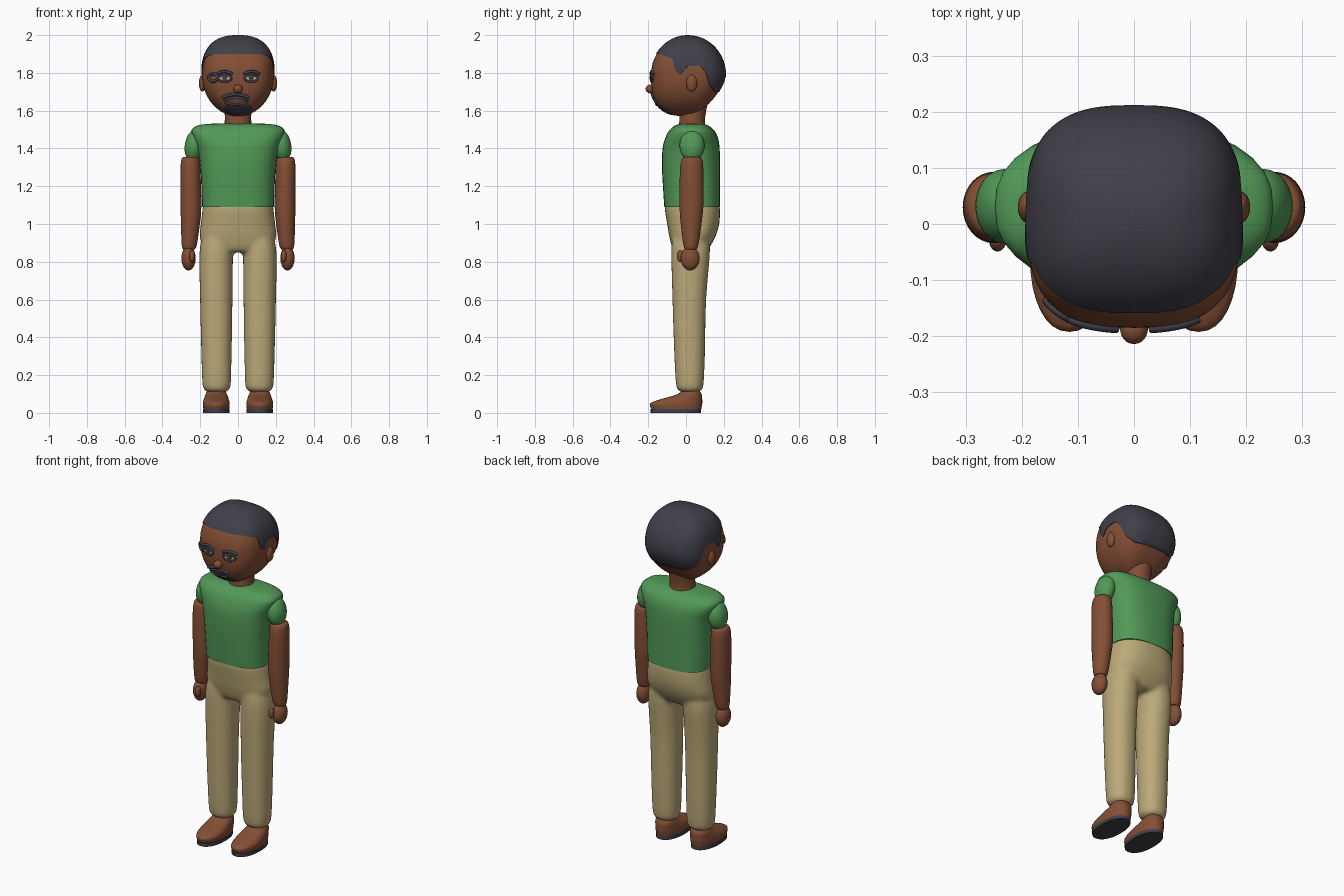
import bpy, bmesh, math
from mathutils import Vector

if "Cube" in bpy.data.objects:
    bpy.data.objects.remove(bpy.data.objects["Cube"])


def material(name, rgb):
    m = bpy.data.materials.new(name)
    m.use_nodes = True
    m.diffuse_color = (*rgb, 1)
    m.node_tree.nodes["Principled BSDF"].inputs["Base Color"].default_value = (*rgb, 1)
    return m


SKIN = material("brown", (0.23, 0.078, 0.036))
DARK = material("charcoal", (0.05, 0.05, 0.066))
GREEN = material("green", (0.085, 0.32, 0.095))
KHAKI = material("khaki", (0.50, 0.40, 0.19))
GOLD = material("pale_gold", (0.62, 0.48, 0.22))


def add_object(name, data, mat):
    ob = bpy.data.objects.new(name, data)
    bpy.context.collection.objects.link(ob)
    data.materials.append(mat)
    return ob


def finish(name, bm, mat, angle=50):
    bmesh.ops.recalc_face_normals(bm, faces=bm.faces)
    me = bpy.data.meshes.new(name)
    bm.to_mesh(me)
    bm.free()
    ob = add_object(name, me, mat)
    bpy.ops.object.select_all(action="DESELECT")
    ob.select_set(True)
    bpy.context.view_layer.objects.active = ob
    bpy.ops.object.shade_smooth_by_angle(angle=math.radians(angle))
    return ob


def power(v, e):
    return math.copysign(abs(v) ** e, v)


def skin_rings(bm, rings, cap_ends=True):
    """Bridge rings of points, closing both ends if asked."""
    loops = [[bm.verts.new(p) for p in ring] for ring in rings]
    n = len(loops[0])
    for a, b in zip(loops, loops[1:]):
        for i in range(n):
            j = (i + 1) % n
            bm.faces.new((a[i], a[j], b[j], b[i]))
    if cap_ends:
        bm.faces.new(loops[0])
        bm.faces.new(loops[-1])


def loft(bm, keys, n=2.4, segs=32, steps=4):
    """Stack rounded sections (z, centre x, half width, front y, back y) along a spline."""
    keys = [Vector(k) for k in keys]
    ends = [keys[0]] + keys + [keys[-1]]
    sections = []
    for p, q, r, s in zip(ends, ends[1:], ends[2:], ends[3:]):
        for k in range(steps):
            t = k / steps
            sections.append(0.5 * (2 * q + (r - p) * t + (2 * p - 5 * q + 4 * r - s) * t * t
                                   + (3 * q - p - 3 * r + s) * t ** 3))
    sections.append(keys[-1])
    rings = []
    for z, cx, w, lo, hi in sections:
        ring = []
        for i in range(segs):
            a = math.tau * i / segs
            ring.append((cx + w * power(math.cos(a), 2 / n),
                         (lo + hi) / 2 + (hi - lo) / 2 * power(math.sin(a), 2 / n), z))
        rings.append(ring)
    skin_rings(bm, rings)


def part(name, keys, mat, **kw):
    bm = bmesh.new()
    loft(bm, keys, **kw)
    return finish(name, bm, mat)


def ball(name, loc, size, mat, tilt=0):
    bm = bmesh.new()
    bmesh.ops.create_uvsphere(bm, u_segments=24, v_segments=14, radius=1)
    ob = finish(name, bm, mat, 180)
    ob.location, ob.scale, ob.rotation_euler.y = loc, size, tilt
    return ob


# Head surface: rounded-square sections under a domed profile
MID, CY, SQUARE = 1.79, 0.01, 2.8


def head_size(z, off=0.0):
    up = z > MID
    t = min(1, abs(z - MID) / ((0.206 if up else 0.22) + off))
    bulge = lambda p: max(0, 1 - t ** p) ** (1 / p)
    return ((0.191 + off) * bulge(2.5 if up else 2),
            (0.195 + off) * bulge(2 if up else 2.8),
            (0.198 + off) * bulge(2 if up else 1.5))


def head_point(a, z, off=0.0):
    w, front, back = head_size(z, off)
    s = power(math.sin(a), 2 / SQUARE)
    return Vector((w * power(math.cos(a), 2 / SQUARE), CY + s * (back if s > 0 else front), z))


def face_point(x, z, off=0.0):
    w, front, _ = head_size(z)
    k = max(0, 1 - (abs(x) / max(w, 0.001)) ** SQUARE) ** (1 / SQUARE)
    return Vector((x, CY - front * k - off, z))


bm = bmesh.new()
levels = [math.sin(math.pi * (i / 32 - 0.5) * 0.99) for i in range(33)]
skin_rings(bm, [[head_point(math.tau * i / 64, MID + s * (0.206 if s > 0 else 0.22))
                 for i in range(64)] for s in levels])
finish("head", bm, SKIN, 180)

# Hair cap: its lower edge follows the hairline with pointed sideburns
HAIRLINE = [(-0.3, 1.905), (-0.15, 1.90), (-0.075, 1.875), (-0.06, 1.82), (-0.03, 1.785),
            (0, 1.835), (0.07, 1.84), (0.1, 1.81), (0.13, 1.74), (0.18, 1.70), (0.3, 1.69)]


def hairline(y):
    for (y0, z0), (y1, z1) in zip(HAIRLINE, HAIRLINE[1:]):
        if y <= y1:
            return z0 + (z1 - z0) * (y - y0) / (y1 - y0)


bm = bmesh.new()
COLS = 128
cols = []
for i in range(COLS):
    a = math.tau * i / COLS
    bottom = hairline(head_point(a, 1.8).y)
    col = [head_point(a, bottom, -0.004)]
    low = math.asin(max(-1, min(1, (bottom - MID) / 0.21)))
    for k in range(21):
        phi = low + (math.pi / 2 * 0.99 - low) * k / 20
        col.append(head_point(a, MID + 0.21 * math.sin(phi), 0.004))
    cols.append(col)
skin_rings(bm, list(zip(*cols)))
finish("hair", bm, DARK, 60)


# Face details laid on the head surface
def tube(name, pts, radius, mat, closed=False):
    cu = bpy.data.curves.new(name, "CURVE")
    cu.dimensions, cu.bevel_depth, cu.bevel_resolution = "3D", radius, 2
    cu.use_fill_caps = True
    sp = cu.splines.new("POLY")
    sp.points.add(len(pts) - 1)
    for p, (x, z) in zip(sp.points, pts):
        p.co = (*face_point(x, z, 0.002), 1)
    sp.use_cyclic_u = closed
    sp.use_smooth = True
    return add_object(name, cu, mat)


def oval(cx, cz, rx, rz, n=24):
    return [(cx + rx * math.cos(math.tau * i / n), cz + rz * math.sin(math.tau * i / n))
            for i in range(n)]


def arch(cx, cz, rx, rise, n=12):
    return [(cx + rx * t, cz + rise * (1 - t * t)) for t in (2 * i / n - 1 for i in range(n + 1))]


def plate(name, cx, cz, rx, rz, off, mat):
    bm = bmesh.new()
    skin_rings(bm, [[face_point(x, z, off if k else -0.004)
                     for x, z in oval(cx, cz, rx * f, rz * f)]
                    for k, f in enumerate((1, 1, 0.8, 0.6, 0.4, 0.2))])
    return finish(name, bm, mat, 60)


for side, label in ((1, "left"), (-1, "right")):
    plate(label + "_eye", 0.07 * side, 1.772, 0.034, 0.018, 0.003, GOLD)
    plate(label + "_pupil", 0.07 * side, 1.774, 0.014, 0.015, 0.006, DARK)
    tube(label + "_eye_rim", oval(0.07 * side, 1.772, 0.034, 0.018), 0.006, DARK, True)
    tube(label + "_eyebrow", arch(0.072 * side, 1.793, 0.042, 0.014), 0.008, DARK)
    ball(label + "_ear", (0.189 * side, 0.03, 1.745), (0.018, 0.028, 0.044), SKIN)
tube("right_temple_loop", oval(-0.132, 1.775, 0.024, 0.02), 0.008, DARK, True)
ball("nose", (0, -0.186, 1.715), (0.025, 0.028, 0.024), SKIN)
tube("moustache", arch(-0.012, 1.668, 0.07, 0.018), 0.009, DARK)
tube("mouth_rim", oval(-0.01, 1.65, 0.058, 0.018), 0.007, DARK, True)
plate("chin_beard", 0, 1.608, 0.08, 0.03, 0.005, DARK)

# Neck and shirt
part("neck", [(1.49, 0, 0.075, -0.04, 0.11), (1.55, 0, 0.07, -0.035, 0.1),
              (1.64, 0, 0.072, -0.03, 0.115)], SKIN, n=2)
part("shirt", [(1.09, 0, 0.19, -0.115, 0.18), (1.2, 0, 0.194, -0.122, 0.18),
               (1.3, 0, 0.2, -0.127, 0.18), (1.4, 0, 0.215, -0.124, 0.178),
               (1.46, 0, 0.24, -0.108, 0.168), (1.5, 0, 0.245, -0.085, 0.145),
               (1.525, 0, 0.2, -0.05, 0.11), (1.533, 0, 0.1, -0.01, 0.07)], GREEN, n=2.7)

# Arms, hands and shoes, one set per side
for side, label in ((1, "left"), (-1, "right")):
    ball(label + "_sleeve", (0.232 * side, 0.032, 1.415), (0.05, 0.066, 0.085), GREEN, -0.15 * side)
    part(label + "_arm", [(z, x * side, w, lo, hi) for z, x, w, lo, hi in (
        (1.355, 0.252, 0.035, 0, 0.065), (1.343, 0.252, 0.047, -0.022, 0.085),
        (1.28, 0.252, 0.053, -0.032, 0.092), (1.1, 0.249, 0.055, -0.034, 0.092),
        (1.0, 0.252, 0.05, -0.028, 0.082), (0.89, 0.258, 0.04, -0.014, 0.066),
        (0.865, 0.26, 0.03, -0.004, 0.055))], SKIN, n=2)
    ball(label + "_hand", (0.262 * side, 0.022, 0.818), (0.038, 0.05, 0.064), SKIN)
    ball(label + "_thumb", (0.243 * side, -0.03, 0.83), (0.015, 0.019, 0.032), SKIN)
    part(label + "_shoe", [(z, 0.115 * side, w, lo, hi) for z, w, lo, hi in (
        (0.018, 0.068, -0.182, 0.08), (0.05, 0.071, -0.19, 0.086),
        (0.072, 0.066, -0.135, 0.086), (0.095, 0.058, -0.055, 0.084),
        (0.118, 0.046, -0.018, 0.07), (0.128, 0.025, 0, 0.045))], SKIN, n=2.2)
    part(label + "_sole", [(z, 0.115 * side, 0.07, -0.187, 0.08) for z in (0, 0.02)],
         DARK, n=2.2, steps=1)

# Trousers: hips and two legs fused into one smooth skin
bm = bmesh.new()
loft(bm, [(1.12, 0, 0.18, -0.105, 0.17), (1.08, 0, 0.188, -0.112, 0.18),
          (1.0, 0, 0.197, -0.1, 0.176), (0.93, 0, 0.202, -0.088, 0.155),
          (0.87, 0, 0.17, -0.07, 0.12), (0.85, 0, 0.1, -0.05, 0.1)])
for side in (1, -1):
    loft(bm, [(z, x * side, w, lo, hi) for z, x, w, lo, hi in (
        (0.95, 0.1, 0.08, -0.07, 0.12), (0.85, 0.115, 0.089, -0.078, 0.127),
        (0.6, 0.115, 0.086, -0.072, 0.107), (0.3, 0.114, 0.08, -0.062, 0.1),
        (0.15, 0.113, 0.075, -0.053, 0.093), (0.12, 0.113, 0.064, -0.042, 0.082),
        (0.108, 0.113, 0.04, -0.02, 0.06))], n=2.2)
trousers = finish("trousers", bm, KHAKI)
remesh = trousers.modifiers.new("fuse", "REMESH")
remesh.mode, remesh.voxel_size, remesh.use_smooth_shade = "VOXEL", 0.011, True
smooth = trousers.modifiers.new("soften", "SMOOTH")
smooth.factor, smooth.iterations = 0.5, 8
